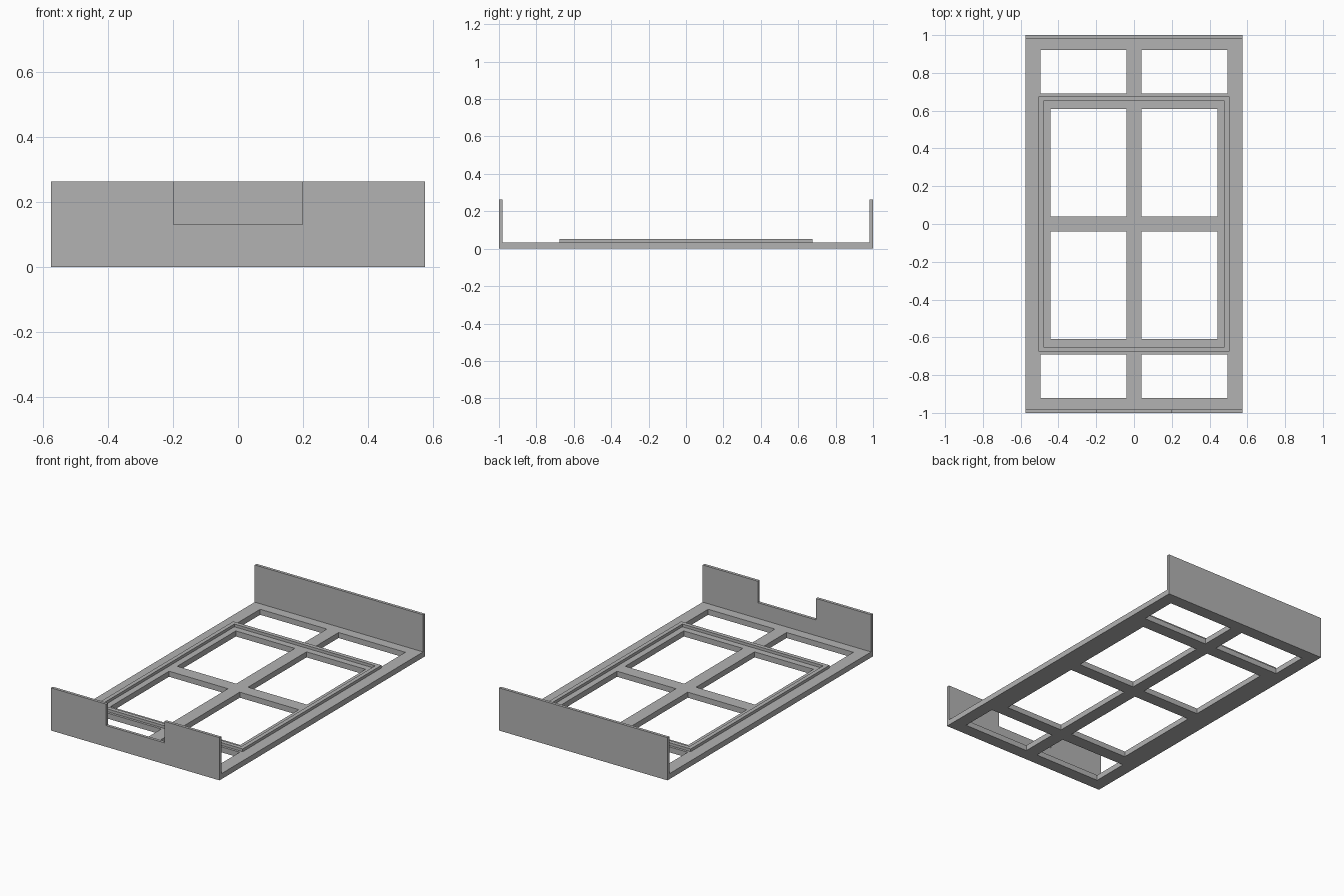
import bpy
import bmesh
from mathutils import Matrix

cube = bpy.data.objects.get("Cube")
if cube:
    bpy.data.objects.remove(cube, do_unlink=True)

HALF_W, HALF_L = 0.574, 1.0
BASE_H, RIM_H, WALL_H = 0.034, 0.051, 0.263
WALL_T = 0.018

grey = bpy.data.materials.new("mid_grey")
grey.use_nodes = True
colour = (0.45, 0.45, 0.45, 1)
grey.diffuse_color = colour
grey.node_tree.nodes["Principled BSDF"].inputs["Base Color"].default_value = colour


def mirrored(values):
    """Break lines on both sides of the centre."""
    return sorted([-v for v in values] + list(values))


def cut_panel(name, us, vs, thickness, is_open, matrix):
    """Flat panel on a grid of break lines, with open cells left out, made solid."""
    bm = bmesh.new()
    grid = [[bm.verts.new((u, v, 0)) for v in vs] for u in us]
    for i in range(len(us) - 1):
        for j in range(len(vs) - 1):
            u, v = (us[i] + us[i + 1]) / 2, (vs[j] + vs[j + 1]) / 2
            if not is_open(u, v):
                bm.faces.new((grid[i][j], grid[i + 1][j],
                              grid[i + 1][j + 1], grid[i][j + 1]))
    bmesh.ops.delete(bm, geom=[v for v in bm.verts if not v.link_faces], context='VERTS')
    top = bmesh.ops.extrude_face_region(bm, geom=bm.faces[:])["geom"]
    bmesh.ops.translate(bm, vec=(0, 0, thickness),
                        verts=[g for g in top if isinstance(g, bmesh.types.BMVert)])
    bmesh.ops.transform(bm, matrix=matrix, verts=bm.verts)
    bmesh.ops.recalc_face_normals(bm, faces=bm.faces)
    mesh = bpy.data.meshes.new(name)
    bm.to_mesh(mesh)
    bm.free()
    mesh.materials.append(grey)
    obj = bpy.data.objects.new(name, mesh)
    bpy.context.collection.objects.link(obj)
    return obj


# Base frame: four middle windows and four wider end windows
BAR, MID_X, END_X = 0.04, 0.442, 0.495
MID_Y, END_Y0, END_Y1 = 0.61, 0.69, 0.922


def base_window(x, y):
    x, y = abs(x), abs(y)
    middle = BAR < x < MID_X and BAR < y < MID_Y
    end = BAR < x < END_X and END_Y0 < y < END_Y1
    return middle or end


cut_panel("base_frame", mirrored([BAR, MID_X, END_X, HALF_W]),
          mirrored([BAR, MID_Y, END_Y0, END_Y1, HALF_L]),
          BASE_H, base_window, Matrix())

# Thin raised rim around the middle windows
RIM_X, RIM_Y, RIM_T = 0.505, 0.675, 0.025
cut_panel("raised_rim", mirrored([RIM_X - RIM_T, RIM_X]),
          mirrored([RIM_Y - RIM_T, RIM_Y]), RIM_H - BASE_H,
          lambda x, y: abs(x) < RIM_X - RIM_T and abs(y) < RIM_Y - RIM_T,
          Matrix.Translation((0, 0, BASE_H)))

# End walls standing on the base, the front one with a notch
NOTCH_X, NOTCH_Z = 0.198, 0.131
upright = Matrix.Rotation(1.5707963, 4, 'X')
cut_panel("front_wall", mirrored([NOTCH_X, HALF_W]), [BASE_H, NOTCH_Z, WALL_H], WALL_T,
          lambda x, z: abs(x) < NOTCH_X and z > NOTCH_Z,
          Matrix.Translation((0, WALL_T - HALF_L, 0)) @ upright)
cut_panel("back_wall", mirrored([HALF_W]), [BASE_H, WALL_H], WALL_T,
          lambda x, z: False, Matrix.Translation((0, HALF_L, 0)) @ upright)
